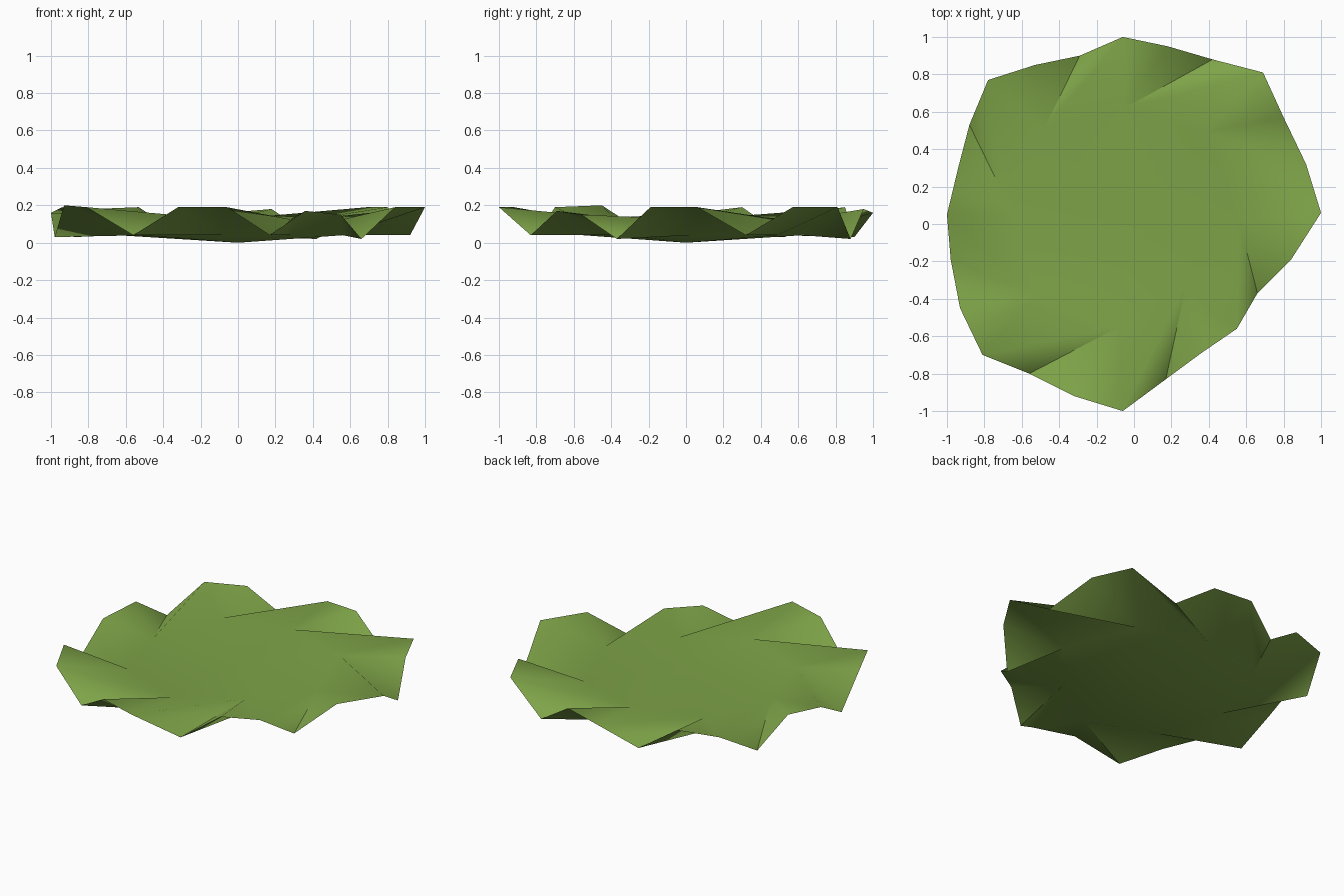
import bpy
import bmesh

# Remove the default object
default_cube = bpy.data.objects.get("Cube")
if default_cube:
    bpy.data.objects.remove(default_cube, do_unlink=True)


def make_material(name, colour):
    material = bpy.data.materials.new(name)
    material.use_nodes = True
    material.diffuse_color = colour
    shader = material.node_tree.nodes["Principled BSDF"]
    shader.inputs["Base Color"].default_value = colour
    shader.inputs["Roughness"].default_value = 0.9
    return material


# Eight folds, counterclockwise: crest before, dip and crest after on the rim,
# then the point on the plateau where the fold runs out
FOLDS = [
    ((1, .06, .19), (.92, .32, .04), (.8, .57, .19), (.38, .49)),
    ((.69, .81, .19), (.42, .88, .02), (.18, .95, .18), (-.05, .62)),
    ((-.06, 1, .16), (-.29, .9, .03), (-.53, .85, .19), (-.48, .51)),
    ((-.78, .77, .18), (-.88, .53, .03), (-.94, .3, .19), (-.64, .04)),
    ((-1, .05, .16), (-.98, -.19, .03), (-.93, -.45, .2), (-.52, -.38)),
    ((-.81, -.7, .19), (-.56, -.8, .04), (-.32, -.92, .19), (-.08, -.55)),
    ((-.06, -1, .19), (.17, -.83, .04), (.36, -.69, .17), (.28, -.32)),
    ((.55, -.56, .15), (.66, -.37, .02), (.84, -.19, .19), (.56, .02)),
]


def add_side(bm, rim, ring_height, centre_height, facing_up):
    """Fill one side of the pad: folded border plus a shallow central dome."""
    centre = bm.verts.new((0, 0, centre_height))
    inner = [bm.verts.new((*fold[-1], ring_height)) for fold in FOLDS]
    for i, point in enumerate(inner):
        following = (i + 1) % len(inner)
        before, dip, after = rim[i]
        next_crest = rim[following][0]
        triangles = [
            (point, before, dip),
            (point, dip, after),
            (point, after, next_crest),
            (point, next_crest, inner[following]),
            (centre, point, inner[following]),
        ]
        for triangle in triangles:
            bm.faces.new(triangle if facing_up else triangle[::-1])


# Leaf pad: upper and lower sides share one wavy rim
bm = bmesh.new()
rim = [[bm.verts.new(position) for position in fold[:-1]] for fold in FOLDS]
add_side(bm, rim, ring_height=.125, centre_height=.155, facing_up=True)
add_side(bm, rim, ring_height=.04, centre_height=0, facing_up=False)

mesh = bpy.data.meshes.new("leaf_pad")
bm.to_mesh(mesh)
bm.free()
mesh.materials.append(make_material("leaf green", (.21, .37, .065, 1)))
leaf_pad = bpy.data.objects.new("leaf_pad", mesh)
bpy.context.collection.objects.link(leaf_pad)

# Soft folds with a crisp rim
bpy.ops.object.select_all(action="DESELECT")
leaf_pad.select_set(True)
bpy.context.view_layer.objects.active = leaf_pad
bpy.ops.object.shade_smooth_by_angle(angle=1.2)
